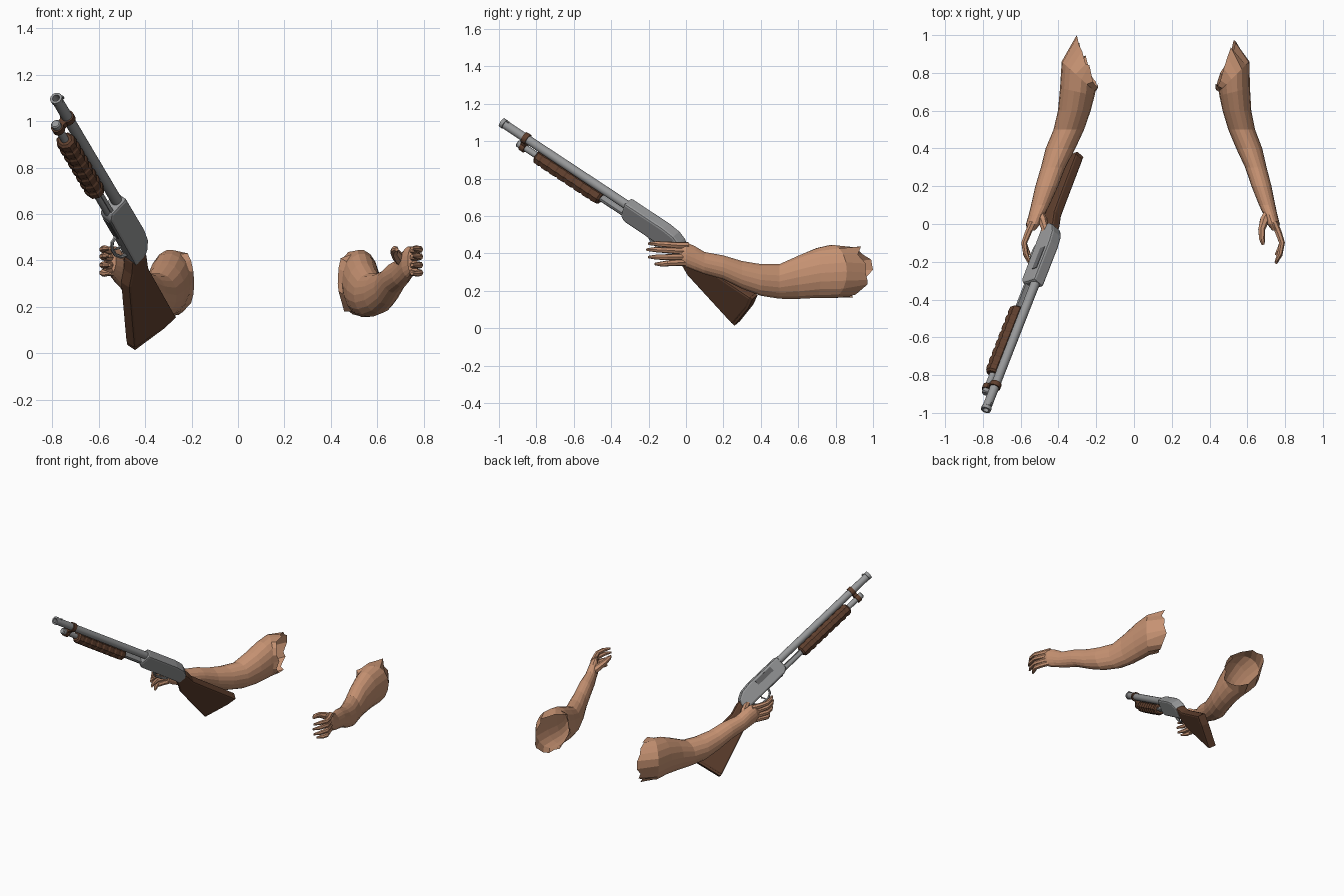
import bpy, bmesh, random
from math import sin, cos, tau
from mathutils import Vector, Matrix

random.seed(4)
cube = bpy.data.objects.get("Cube")
if cube:
    bpy.data.objects.remove(cube)


def material(name, color):
    m = bpy.data.materials.new(name)
    m.use_nodes = True
    m.diffuse_color = (*color, 1)
    m.node_tree.nodes["Principled BSDF"].inputs["Base Color"].default_value = (*color, 1)
    return m


SKIN = material("skin", (0.57, 0.29, 0.17))
WOOD = material("dark_wood", (0.115, 0.05, 0.027))
STEEL = material("grey_steel", (0.31, 0.315, 0.32))
DARK = material("dark_steel", (0.13, 0.13, 0.135))

# Gun frame: X runs from muzzle to butt, Z is the gun's own up
back = Vector((0.31, 0.794, -0.524)).normalized()
up = Vector((0.665, 0.212, 0.716))
up = (up - back * up.dot(back)).normalized()
GUN = Matrix((back, up.cross(back), up)).transposed().to_4x4()
GUN.translation = (-0.785, -0.985, 1.1)


def finish(name, bm, mat, matrix=None, smooth=False):
    bmesh.ops.recalc_face_normals(bm, faces=bm.faces)
    mesh = bpy.data.meshes.new(name)
    bm.to_mesh(mesh)
    bm.free()
    mesh.materials.append(mat)
    ob = bpy.data.objects.new(name, mesh)
    bpy.context.collection.objects.link(ob)
    if matrix:
        ob.matrix_world = matrix
    if smooth:
        bpy.ops.object.select_all(action='DESELECT')
        ob.select_set(True)
        bpy.context.view_layer.objects.active = ob
        bpy.ops.object.shade_smooth_by_angle()
    return ob


def loft(name, rings, mat, matrix=None, caps=(True, True), smooth=False):
    """Skin a list of equal-sized point rings."""
    bm = bmesh.new()
    loops = [[bm.verts.new(p) for p in ring] for ring in rings]
    n = len(loops[0])
    for a, b in zip(loops, loops[1:]):
        for i in range(n):
            j = (i + 1) % n
            bm.faces.new((a[i], a[j], b[j], b[i]))
    for loop, cap in zip((loops[0], loops[-1]), caps):
        if cap:
            bm.faces.new(loop)
    return finish(name, bm, mat, matrix, smooth)


def lathe(name, profile, drop, mat, sides=16, wide=1, smooth=True):
    """Turn (distance, radius) pairs about a line parallel to the barrel."""
    rings = [[(t, wide * r * cos(tau * (i + .5) / sides), drop + r * sin(tau * (i + .5) / sides))
              for i in range(sides)] for t, r in profile]
    return loft(name, rings, mat, GUN, smooth=smooth)


def sweep(name, path, radii, mat, matrix=None, sides=7):
    """Run a round section along a short path."""
    path = [Vector(p) for p in path]
    rings = []
    for k, p in enumerate(path):
        tangent = path[min(k + 1, len(path) - 1)] - path[max(k - 1, 0)]
        turn = tangent.to_track_quat('Z', 'Y')
        rings.append([p + turn @ Vector((cos(tau * i / sides), sin(tau * i / sides), 0)) * radii[k]
                      for i in range(sides)])
    return loft(name, rings, mat, matrix)


def slab(name, outline, half, mat, bevel=0.0, shift=0.0):
    """Extrude a side outline sideways in the gun frame."""
    rings = [[(t, shift + s, v) for t, v in outline] for s in (-half, half)]
    ob = loft(name, rings, mat, GUN)
    if bevel:
        mod = ob.modifiers.new("edge_bevel", 'BEVEL')
        mod.width, mod.segments, mod.limit_method = bevel, 2, 'ANGLE'
    return ob


# Barrel with open muzzle, magazine tube below it
TUBE = -0.062
lathe("barrel", [(.12, .001), (.12, .016), (0, .016), (0, .027), (.02, .027), (.022, .024), (.86, .025)],
      0, STEEL)
lathe("front_sight", [(.025, .005), (.04, .005)], .029, STEEL, 8)
lathe("magazine_tube", [(.125, .016), (.13, .021), (.16, .021), (.162, .018), (.86, .018)], TUBE, STEEL)

# Clamp joining the two tubes
lathe("clamp_upper", [(.15, .031), (.178, .031)], 0, WOOD)
lathe("clamp_lower", [(.15, .028), (.178, .028)], TUBE, WOOD)
slab("clamp_bridge", [(.15, 0), (.178, 0), (.178, TUBE), (.15, TUBE)], .018, WOOD)

# Ribbed pump grip
pump = [(.255, .03), (.265, .04)]
for k in range(7):
    t = .29 + .055 * k
    pump += [(t, .043), (t + .008, .039), (t + .02, .039), (t + .028, .043)]
lathe("pump_grip", pump + [(.68, .04), (.69, .03)], TUBE, WOOD, 8, 1.12, False)
slab("pump_bar", [(.68, -.045), (.86, -.045), (.86, -.06), (.68, -.06)], .025, STEEL)

# Receiver with ejection port, loading gate, trigger and guard
slab("receiver", [(.84, .031), (1.1, .031), (1.17, .022), (1.22, -.005), (1.235, -.035),
                  (1.235, -.09), (.87, -.085), (.84, -.065)], .036, STEEL, .012)
slab("ejection_port", [(.92, .014), (1.06, .014), (1.06, -.02), (.92, -.02)], .003, DARK, 0, .036)
slab("loading_gate", [(.89, -.084), (1.02, -.084), (1.02, -.09), (.89, -.09)], .018, DARK)
sweep("trigger_guard", [(1.02, 0, -.08), (1.03, 0, -.115), (1.06, 0, -.132), (1.11, 0, -.132),
                        (1.15, 0, -.115), (1.17, 0, -.085)], [.008] * 6, STEEL, GUN, 6)
sweep("trigger", [(1.09, 0, -.08), (1.095, 0, -.1), (1.08, 0, -.122)], [.007, .006, .004], STEEL, GUN, 6)

# Stock and butt plate
slab("stock", [(1.2, -.012), (1.25, -.018), (1.32, -.04), (1.4, -.042), (1.71, -.046), (1.705, -.12),
               (1.65, -.288), (1.42, -.205), (1.31, -.165), (1.26, -.125), (1.2, -.09)], .029, WOOD, .012)
slab("butt_plate", [(1.7, -.048), (1.72, -.046), (1.712, -.12), (1.662, -.288), (1.645, -.284),
                    (1.695, -.12)], .026, WOOD, .004)

# Arm rings from knuckles to shoulder: y, slant, x, half width, z, half height
ARM = [(-.035, 0, .75, .018, .4, .056), (0, 0, .738, .034, .393, .068), (.05, 0, .722, .037, .372, .066),
       (.1, 0, .705, .043, .348, .06), (.2, 0, .675, .053, .325, .065), (.3, 0, .645, .057, .285, .075),
       (.4, 0, .61, .069, .258, .086), (.5, 0, .57, .071, .25, .094), (.6, 0, .545, .076, .272, .117),
       (.7, .02, .533, .081, .295, .135), (.78, .08, .53, .081, .303, .143),
       (.845, .13, .485, .055, .31, .135)]
FINGERS = {"index": (.443, .452, -.2), "middle": (.413, .42, -.21),
           "ring": (.38, .38, -.2), "little": (.35, .343, -.165)}
SIDES = 18


def build_arm(side):
    def place(x, y, z):
        # The right arm is mirrored and sits closer to the middle
        return (x, y, z) if side == "left" else (.205 + .04 * y - x, y, z)

    rings = []
    for y, slant, x, rx, z, rz in ARM:
        fat = rx * (1.14 if side == "right" else 1)
        rings.append([place(x + fat * cos(tau * i / SIDES), y + slant * cos(tau * i / SIDES),
                            z + rz * sin(tau * i / SIDES)) for i in range(SIDES)])
    # Torn shoulder edge
    rings[-1] = [(x, y + random.uniform(-.03, .03), z + random.uniform(-.015, .015))
                 for x, y, z in rings[-1]]
    loft(side + "_arm", rings, SKIN, caps=(True, False))

    # Fingers curl gently inward, thumb lies along the inner side
    for finger, (root, tip, reach) in FINGERS.items():
        path = [(.742, .01, root), (.766, -.05, root), (.783, -.1, (root + tip) / 2),
                (.772, reach * .78, tip), (.75, reach, tip)]
        sweep(f"{side}_{finger}_finger", [place(*p) for p in path], [.018, .018, .016, .014, .007], SKIN)
    thumb = [(.715, .07, .385), (.69, .02, .415), (.675, -.03, .437), (.677, -.08, .447), (.684, -.11, .447)]
    sweep(side + "_thumb", [place(*p) for p in thumb], [.025, .025, .019, .016, .008], SKIN)


for side in ("left", "right"):
    build_arm(side)
